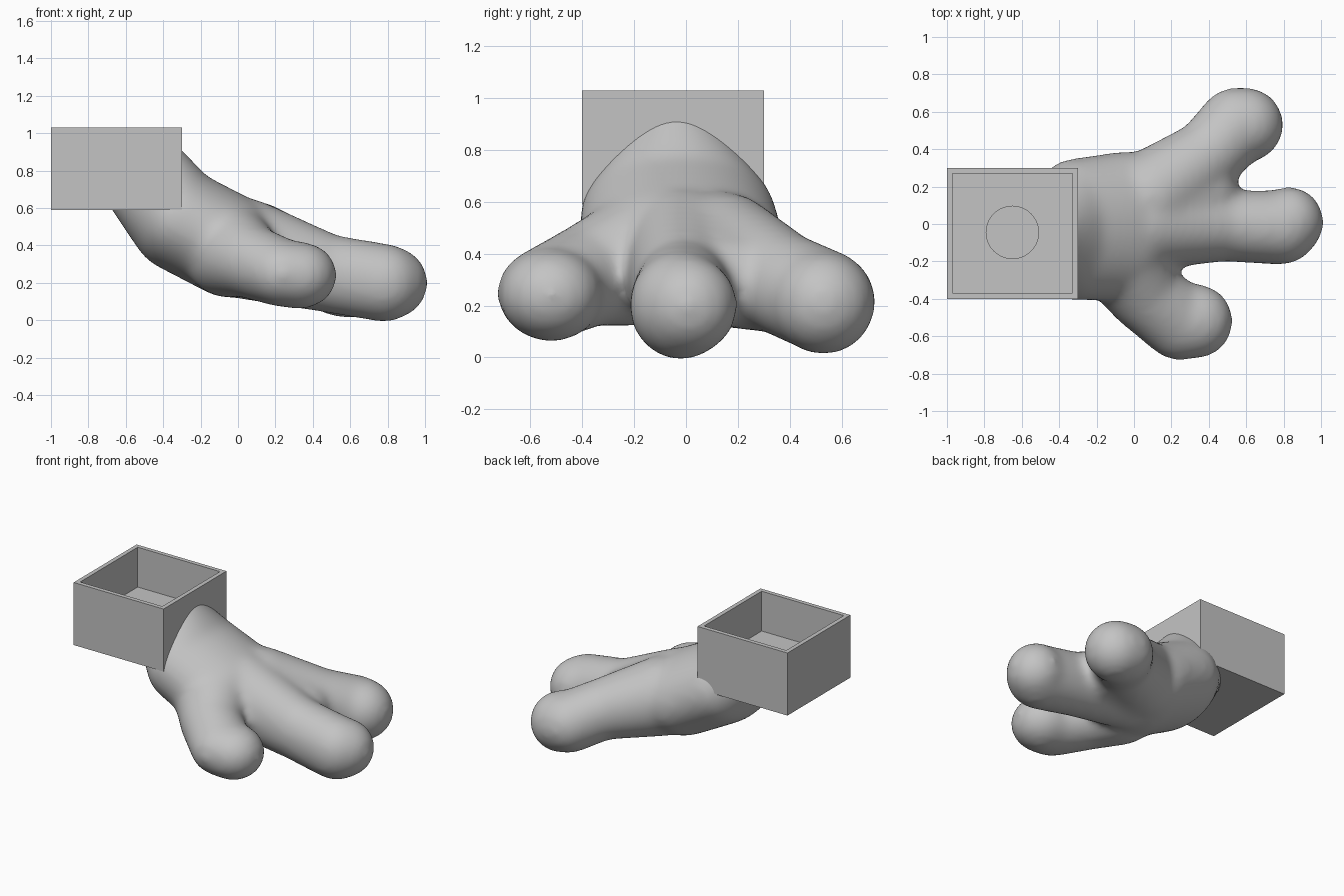
import bpy, bmesh, math
from mathutils import Vector

cube = bpy.data.objects.get("Cube")
if cube:
    bpy.data.objects.remove(cube, do_unlink=True)

grey = bpy.data.materials.new("plain grey")
grey.use_nodes = True
grey.diffuse_color = (0.55, 0.55, 0.55, 1)
grey.node_tree.nodes["Principled BSDF"].inputs["Base Color"].default_value = (0.55, 0.55, 0.55, 1)


def make_object(name, bm):
    mesh = bpy.data.meshes.new(name)
    bm.to_mesh(mesh)
    bm.free()
    mesh.materials.append(grey)
    obj = bpy.data.objects.new(name, mesh)
    bpy.context.collection.objects.link(obj)
    return obj


def add_box(bm, low, high):
    low, high = Vector(low), Vector(high)
    verts = bmesh.ops.create_cube(bm, size=1)["verts"]
    bmesh.ops.scale(bm, vec=high - low, verts=verts)
    bmesh.ops.translate(bm, vec=(low + high) / 2, verts=verts)


def add_limb(bm, balls):
    """Tapered hull through each pair of ellipsoids (centre, radii)."""
    for pair in zip(balls, balls[1:]):
        part = bmesh.new()
        for centre, radii in pair:
            verts = bmesh.ops.create_icosphere(part, subdivisions=4, radius=1)["verts"]
            for v in verts:
                v.co = Vector(centre) + v.co * Vector(radii)
        hull = bmesh.ops.convex_hull(part, input=part.verts)
        spare = [g for g in hull["geom_interior"] if isinstance(g, bmesh.types.BMVert)]
        bmesh.ops.delete(part, geom=spare, context="VERTS")
        temp = bpy.data.meshes.new("limb")
        part.to_mesh(temp)
        part.free()
        bm.from_mesh(temp)
        bpy.data.meshes.remove(temp)


def cut(obj, cutter):
    mod = obj.modifiers.new("cut", "BOOLEAN")
    mod.operation, mod.solver, mod.object = "DIFFERENCE", "EXACT", cutter
    cutter.hide_render = True
    cutter.hide_set(True)


# Paw: leg, palm, three toes and a web fused into one soft skin
leg = ((-0.55, -0.04, 0.83), (0.24, 0.12, 0.24))
heel = ((-0.32, -0.03, 0.54), (0.26, 0.38, 0.28))
palm = ((-0.05, -0.01, 0.40), (0.26, 0.40, 0.28))
bm = bmesh.new()
add_limb(bm, [leg, heel, palm])
# middle toe
add_limb(bm, [((0.05, -0.01, 0.38), (0.25, 0.24, 0.27)),
              ((0.48, -0.01, 0.25), (0.2, 0.19, 0.21)),
              ((0.78, -0.02, 0.20), (0.21, 0.20, 0.21)),
              ((0.83, 0.01, 0.20), (0.185, 0.19, 0.19))])
# front toe
add_limb(bm, [((-0.05, -0.20, 0.37), (0.25, 0.24, 0.25)),
              ((0.05, -0.37, 0.32), (0.2, 0.2, 0.2)),
              ((0.24, -0.52, 0.25), (0.2, 0.21, 0.18)),
              ((0.33, -0.52, 0.24), (0.2, 0.2, 0.18))])
# back toe
add_limb(bm, [((0.08, 0.14, 0.38), (0.25, 0.25, 0.26)),
              ((0.39, 0.36, 0.29), (0.19, 0.2, 0.2)),
              ((0.54, 0.52, 0.22), (0.2, 0.21, 0.2)),
              ((0.60, 0.53, 0.21), (0.2, 0.2, 0.2))])
# web between middle and back toes
add_limb(bm, [((0.1, 0.08, 0.37), (0.24, 0.24, 0.25)),
              ((0.36, 0.17, 0.30), (0.2, 0.2, 0.18))])
paw = make_object("paw", bm)
remesh = paw.modifiers.new("skin", "REMESH")
remesh.mode, remesh.voxel_size, remesh.use_smooth_shade = "VOXEL", 0.022, True
soft = paw.modifiers.new("soften", "SMOOTH")
soft.factor, soft.iterations = 0.5, 24

# Block that trims the leg where it meets the box, taller than the leg
low, high = Vector((-1, -0.4, 0.59)), Vector((-0.3, 0.3, 1.03))
bm = bmesh.new()
add_box(bm, low, high + Vector((0, 0, 0.3)))
cut(paw, make_object("leg_trimmer", bm))

# Open box
bm = bmesh.new()
add_box(bm, low, high)
box = make_object("open_box", bm)
wall = 0.03
bm = bmesh.new()
add_box(bm, (low.x + wall, low.y + wall, 0.75), (high.x - wall, high.y - wall, 1.2))
cut(box, make_object("box_hollow", bm))

# Round recess in the box floor
bm = bmesh.new()
bmesh.ops.create_cone(bm, cap_ends=True, segments=64, radius1=0.14, radius2=0.14, depth=0.12)
bmesh.ops.translate(bm, vec=(-0.65, -0.045, 0.75), verts=bm.verts)
cut(box, make_object("recess_cutter", bm))

# Bake the modifiers so the finished parts are plain meshes
bpy.context.view_layer.update()
graph = bpy.context.evaluated_depsgraph_get()
baked = [(o, bpy.data.meshes.new_from_object(o.evaluated_get(graph))) for o in (paw, box)]
for obj, mesh in baked:
    obj.modifiers.clear()
    obj.data = mesh
for name in ("leg_trimmer", "box_hollow", "recess_cutter"):
    bpy.data.objects.remove(bpy.data.objects[name], do_unlink=True)

bpy.ops.object.select_all(action="DESELECT")
paw.select_set(True)
bpy.context.view_layer.objects.active = paw
bpy.ops.object.shade_smooth_by_angle(angle=math.radians(40))
